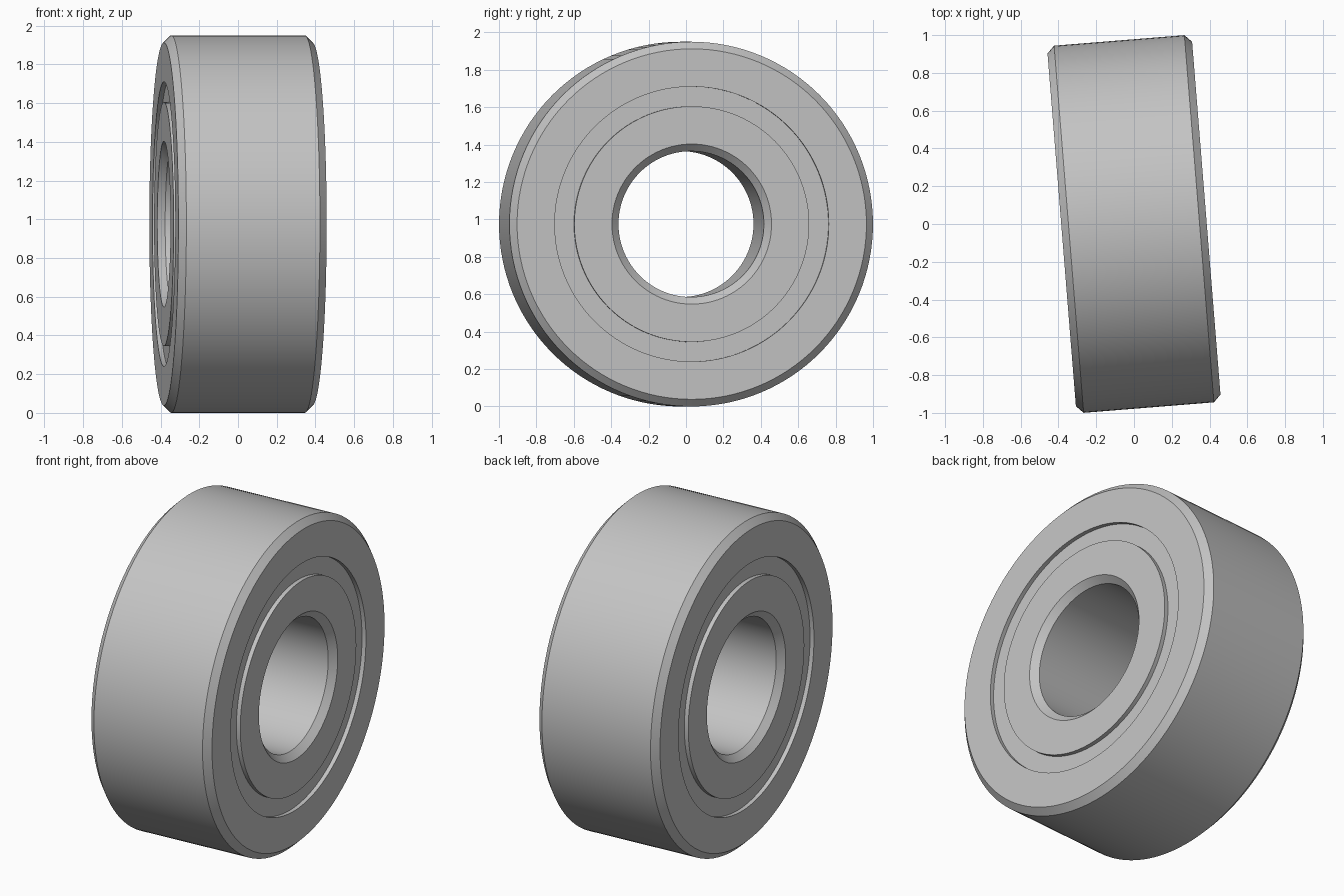
import bpy
import bmesh
import math
from mathutils import Matrix

if "Cube" in bpy.data.objects:
    bpy.data.objects.remove(bpy.data.objects["Cube"])

OUTER_R, BORE_R = 0.975, 0.39
SHIELD_OUT, SHIELD_IN = 0.735, 0.63
HALF_W, BEVEL, RECESS = 0.384, 0.038, 0.025
TURN = math.radians(4.6)

steel = bpy.data.materials.new("steel grey")
steel.use_nodes = True
colour = (0.55, 0.55, 0.55, 1)
steel.diffuse_color = colour
steel.node_tree.nodes["Principled BSDF"].inputs["Base Color"].default_value = colour


def lathe(name, profile, segments):
    """Revolve a closed (x, radius) profile around the x axis."""
    bm = bmesh.new()
    rings = []
    for i in range(segments):
        a = 2 * math.pi * i / segments
        rings.append([bm.verts.new((x, r * math.cos(a), r * math.sin(a)))
                      for x, r in profile])
    n = len(profile)
    for i, ring in enumerate(rings):
        following = rings[(i + 1) % segments]
        for j in range(n):
            k = (j + 1) % n
            bm.faces.new((ring[j], ring[k], following[k], following[j]))
    bmesh.ops.recalc_face_normals(bm, faces=bm.faces)
    # Turn the axle slightly and stand the wheel on the ground
    bm.transform(Matrix.Translation((0, 0, OUTER_R)) @ Matrix.Rotation(TURN, 4, 'Z'))
    mesh = bpy.data.meshes.new(name)
    bm.to_mesh(mesh)
    bm.free()
    mesh.materials.append(steel)
    obj = bpy.data.objects.new(name, mesh)
    bpy.context.collection.objects.link(obj)
    bpy.ops.object.select_all(action='DESELECT')
    obj.select_set(True)
    bpy.context.view_layer.objects.active = obj
    bpy.ops.object.shade_smooth_by_angle(angle=math.radians(20))
    return obj


def ring_profile(flat_r, bevelled_r):
    """Ring section with one plain edge and one chamfered edge."""
    step = BEVEL if flat_r < bevelled_r else -BEVEL
    side = [(HALF_W, flat_r), (HALF_W, bevelled_r - step),
            (HALF_W - BEVEL, bevelled_r)]
    return side + [(-x, r) for x, r in reversed(side)]


# Outer and inner races
lathe("outer_race", ring_profile(SHIELD_OUT, OUTER_R), 128)
lathe("inner_race", ring_profile(SHIELD_IN, BORE_R), 96)

# Recessed shields closing the gap on both sides
depth = HALF_W - RECESS
lathe("shield", [(-depth, SHIELD_IN), (depth, SHIELD_IN),
                 (depth, SHIELD_OUT), (-depth, SHIELD_OUT)], 128)
